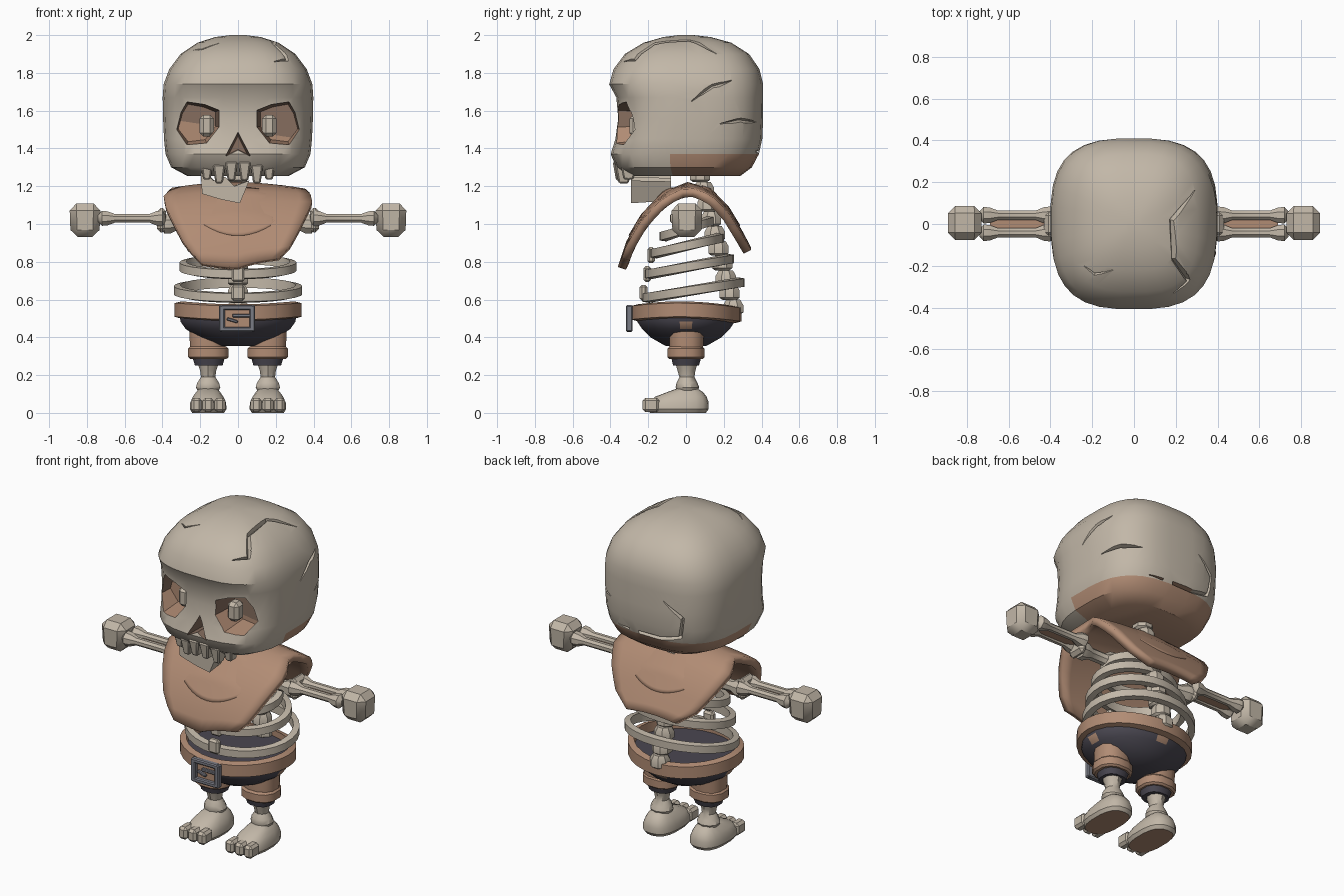
import bpy, bmesh, math
from mathutils import Vector, Matrix
from mathutils.bvhtree import BVHTree

if "Cube" in bpy.data.objects:
    bpy.data.objects.remove(bpy.data.objects["Cube"])


def material(name, rgb):
    m = bpy.data.materials.new(name)
    m.diffuse_color = (*rgb, 1)
    m.use_nodes = True
    m.node_tree.nodes["Principled BSDF"].inputs["Base Color"].default_value = m.diffuse_color
    return m


BONE = material("bone", (.54, .475, .39))
TAN = material("tan_cloth", (.44, .262, .175))
SHADE = material("socket_brown", (.24, .155, .112))
DARK = material("dark_cloth", (.068, .063, .082))
METAL = material("metal", (.195, .2, .235))


def make(name, bm, mats, mirror=False, angle=35):
    """Turn a bmesh into a shaded object, optionally mirrored in x."""
    bmesh.ops.recalc_face_normals(bm, faces=bm.faces[:])
    me = bpy.data.meshes.new(name)
    bm.to_mesh(me)
    bm.free()
    ob = bpy.data.objects.new(name, me)
    bpy.context.collection.objects.link(ob)
    for m in (mats if isinstance(mats, list) else [mats]):
        me.materials.append(m)
    if mirror:
        ob.modifiers.new("mirror", 'MIRROR')
    smooth(ob, angle)
    return ob


def smooth(ob, angle=35):
    bpy.ops.object.select_all(action='DESELECT')
    ob.select_set(True)
    bpy.context.view_layer.objects.active = ob
    bpy.ops.object.shade_smooth_by_angle(angle=math.radians(angle))


def skin(bm, rings, caps=True):
    for r0, r1 in zip(rings, rings[1:]):
        for i in range(len(r0)):
            j = (i + 1) % len(r0)
            bm.faces.new((r0[i], r0[j], r1[j], r1[i]))
    if caps:
        bm.faces.new(rings[0][::-1])
        bm.faces.new(rings[-1])


def loft(name, levels, mats, n=12, p=2, cx=0, mat=Matrix(), mirror=False, angle=35):
    """Stack of superellipses: (z, half width, y front, y back)."""
    bm, rings = bmesh.new(), []
    for z, a, yf, yb in levels:
        ring = []
        for i in range(n):
            t = 2 * math.pi * (i + .5) / n
            c, s = math.cos(t), math.sin(t)
            x = cx + a * math.copysign(abs(c) ** (2 / p), c)
            y = (yf + yb) / 2 + (yb - yf) / 2 * math.copysign(abs(s) ** (2 / p), s)
            ring.append(bm.verts.new(mat @ Vector((x, y, z))))
        rings.append(ring)
    skin(bm, rings)
    return make(name, bm, mats, mirror, angle)


def box(name, loc, size, mat, bevel=0, taper=1, mirror=False, rot=0):
    bm = bmesh.new()
    bmesh.ops.create_cube(bm, size=1)
    for v in bm.verts:
        k = taper if v.co.z < 0 else 1
        v.co = Vector((v.co.x * size[0] * k, v.co.y * size[1] * k, v.co.z * size[2]))
    if bevel:
        bmesh.ops.bevel(bm, geom=bm.edges[:], offset=bevel, segments=1, affect='EDGES')
    bm.transform(Matrix.Translation(loc) @ Matrix.Rotation(rot, 4, 'Y'))
    return make(name, bm, mat, mirror)


def prism(name, outline, y0, y1, scale, mats, split=None):
    """Outline in x, z pushed along y and scaled at the far end."""
    bm = bmesh.new()
    c = sum((Vector(p) for p in outline), Vector((0, 0))) / len(outline)
    rings = []
    for y, k in ((y0, 1), (y1, scale)):
        pts = [c + (Vector(p) - c) * k for p in outline]
        rings.append([bm.verts.new((p.x, y, p.y)) for p in pts])
    skin(bm, rings)
    if split:
        bmesh.ops.bisect_plane(bm, geom=bm.verts[:] + bm.edges[:] + bm.faces[:],
                               plane_co=(0, 0, split), plane_no=(.15, 0, 1))
        for f in bm.faces:
            f.material_index = 1 if f.calc_center_median().z < split else 2
    return make(name, bm, mats)


def band(name, z0, a, yf, yb, h, t, mat, tilt=0, sag=0):
    """Flat hoop around the body, for ribs and belt."""
    bm, n, rings = bmesh.new(), 28, []
    for i in range(n):
        c, s = math.cos(2 * math.pi * i / n), math.sin(2 * math.pi * i / n)
        ring = []
        for dr, dz in ((0, -h * .4), (0, h * .4), (-t, h / 2), (-t, -h / 2)):
            ring.append(bm.verts.new(((a + dr) * c, (yf + yb) / 2 + ((yb - yf) / 2 + dr) * s,
                                      z0 + tilt * s - sag * s * s + dz)))
        rings.append(ring)
    skin(bm, rings + [rings[0]], caps=False)
    return make(name, bm, mat)


# Skull
SK = [BONE, TAN, SHADE]
skull = loft("skull", [
    (1.255, .27, -.31, .29), (1.30, .355, -.37, .35), (1.37, .385, -.40, .387),
    (1.45, .393, -.375, .405), (1.56, .398, -.36, .41), (1.67, .40, -.37, .41),
    (1.74, .395, -.408, .41), (1.82, .365, -.385, .39), (1.90, .305, -.325, .335),
    (1.96, .215, -.225, .24), (1.99, .12, -.12, .13), (2.0, .04, -.04, .04)], SK, 32, 2.9)

bm = bmesh.new()
bm.from_mesh(skull.data)
tree = BVHTree.FromBMesh(bm)
bm.free()


def groove(name, points, ray, w=.016, depth=.022):
    """V-shaped crack cutter following the skull surface."""
    ray = Vector(ray)
    hits = [tree.ray_cast(Vector(p) - ray * 2, ray)[:2] for p in points]
    bm, rings = bmesh.new(), []
    for i, (co, no) in enumerate(hits):
        along = hits[min(i + 1, len(hits) - 1)][0] - hits[max(i - 1, 0)][0]
        side = no.cross(along).normalized() * (w if 0 < i < len(hits) - 1 else w * .2)
        rings.append([bm.verts.new(q) for q in
                      (co + side + no * .012, co - side + no * .012, co - no * depth)])
    skin(bm, rings)
    return make(name, bm, SK)


eye = [(.085, 1.61), (.17, 1.645), (.28, 1.665), (.32, 1.60), (.35, 1.49),
       (.28, 1.40), (.16, 1.415), (.085, 1.51)]
cutters = [prism("socket_cutter", [(s * x, z) for x, z in eye], -.5, -.2, .75, SK, 1.5)
           for s in (1, -1)]
nose = prism("nose_cutter", [(0, 1.51), (-.08, 1.35), (0, 1.39), (.08, 1.35)], -.5, -.26, .6, SK)
for f in nose.data.polygons:
    f.material_index = 2
cutters += [
    nose,
    groove("top_crack", [(.29, .16, 0), (.18, .02, 0), (.19, -.17, 0), (.26, -.27, 0), (.19, -.33, 0)], (0, 0, -1)),
    groove("back_crack", [(-.13, 0, 1.62), (-.24, 0, 1.53), (-.22, 0, 1.41), (-.1, 0, 1.38), (.2, 0, 1.385)], (0, -1, 0)),
    groove("side_chip", [(0, .18, 1.53), (0, .29, 1.55), (0, .37, 1.54)], (-1, 0, 0)),
    groove("temple_chip", [(0, .03, 1.65), (0, .14, 1.73), (0, .24, 1.76)], (-1, 0, 0), .02, .012),
    groove("left_chip", [(-.24, -.2, 0), (-.19, -.24, 0), (-.1, -.22, 0)], (0, 0, -1), .012, .012)]
for c in cutters:
    bpy.context.view_layer.objects.active = skull
    m = skull.modifiers.new("cut", 'BOOLEAN')
    m.operation, m.solver, m.object = 'DIFFERENCE', 'EXACT', c
    bpy.ops.object.modifier_apply(modifier="cut")
    bpy.data.objects.remove(c)
for f in skull.data.polygons:  # tan underside
    if f.material_index == 0 and f.normal.z < -.38 and f.center.z < 1.4 and f.center.y > -.1:
        f.material_index = 1
smooth(skull)

# Eyes, upper teeth and crooked lower jaw
box("eye", (.165, -.26, 1.52), (.075, .08, .115), BONE, .02, mirror=True)
for i, (x, drop) in enumerate([(.035, .015), (.1, 0), (.165, .02)]):
    box("upper_tooth_%d" % i, (x, -.345 + 1.5 * x * x, 1.265 + drop), (.066, .09, .1), BONE, .008, .6, True)
prism("lower_jaw", [(-.2, 1.30), (-.19, 1.16), (-.09, 1.13), (.01, 1.11), (.06, 1.23),
                    (-.02, 1.20), (-.07, 1.25), (-.13, 1.23)], -.29, -.08, .85, BONE)

# Spine and ribs
for i in range(10):
    z = .52 + i * .078
    y, r = .25 - .25 * (z - .52), .058
    loft("vertebra_%d" % i, [(z, .045, y - .04, y + .04), (z + .012, r, y - r, y + r),
                             (z + .05, r, y - r, y + r), (z + .079, .04, y - .04, y + .04)], BONE, 8)
for i, (z, a, yf, yb) in enumerate([(.65, .34, -.23, .31), (.775, .31, -.22, .255),
                                    (.885, .27, -.19, .2), (.975, .22, -.14, .15)]):
    band("rib_%d" % i, z, a, yf, yb, .055, .035, BONE, .04)
for i in range(3):
    z = .635 + i * .1
    box("sternum_%d" % i, (0, -.225 + .02 * i, z), (.07, .04, .085), BONE, .012)

# Arms and hands
OUT = Matrix.Translation((0, 0, 1.03)) @ Matrix.Rotation(math.pi / 2, 4, 'Y')


def bone(name, stations, y, dz=0):
    loft(name, [(x, r, y - r, y + r) for x, r in stations], BONE, 8, cx=-dz, mat=OUT, mirror=True)


bone("upper_arm", [(.12, .03), (.15, .06), (.19, .055), (.22, .035), (.32, .035),
                   (.36, .055), (.39, .055), (.405, .03)], 0, -.03)
for nm, y in (("front_forearm", -.042), ("rear_forearm", .042)):
    bone(nm, [(.385, .02), (.40, .045), (.43, .042), (.47, .024), (.65, .024),
              (.69, .04), (.72, .043), (.74, .02)], y)
box("elbow", (.405, 0, 1.02), (.05, .12, .13), BONE, .02, mirror=True)
box("forearm_strip", (.56, 0, 1.02), (.26, .05, .009), TAN, mirror=True)
box("hand", (.81, .005, 1.02), (.165, .165, .175), BONE, .036, .92, True)

# Scarf draped over the shoulders
ARCH = [(-.34, .765, .16), (-.295, .9, .28), (-.22, 1.03, .345), (-.11, 1.15, .40), (.01, 1.20, .34),
        (.12, 1.165, .39), (.21, 1.07, .345), (.28, .95, .27), (.325, .865, .16)]


def drape(name, span, width, lift, thick):
    bm, grid = bmesh.new(), []
    rows, cols = 16, 12
    for r in range(rows + 1):
        row = []
        for c in range(cols + 1):
            u = 2 * c / cols - 1
            lo, hi = span(u)
            s = (lo + (hi - lo) * r / rows) * 8
            i = min(int(s), 7)
            y, z, w = Vector(ARCH[i]).lerp(Vector(ARCH[i + 1]), s - i)
            d = Vector((y, z - .75)).normalized() * lift
            row.append(bm.verts.new((u * min(w, width), y + d.x, z + d.y - .03 * u * u * w / .4)))
        grid.append(row)
    for a, b in zip(grid, grid[1:]):
        for c in range(cols):
            bm.faces.new((a[c], a[c + 1], b[c + 1], b[c]))
    ob = make(name, bm, TAN, angle=40)
    m = ob.modifiers.new("cloth", 'SOLIDIFY')
    m.thickness, m.offset = thick, 0


drape("scarf", lambda u: (.03 * u * u if u < 0 else .06 * u, 1), 1, 0, .045)
drape("scarf_front_fold", lambda u: (.15 + .09 * u * u, .42), .21, .022, .012)
drape("scarf_back_fold", lambda u: (.85 - .09 * u * u, .58), .21, .022, .012)

# Shorts, belt and buckle
shorts = loft("shorts", [(.53, .31, -.265, .265), (.485, .308, -.262, .262), (.445, .28, -.235, .235),
                         (.40, .215, -.19, .19), (.355, .11, -.11, .11)], [DARK, TAN], 24)
for i, f in enumerate(shorts.data.polygons):  # worn cloth under the belt
    if .44 < f.center.z < .49 and i % 6 == 5:
        f.material_index = 1
band("belt", .545, .337, -.29, .293, .09, .035, TAN, -.005, .02)
for s in (-1, 1):
    box("buckle_side", (-.005 + s * .08, -.3, .5), (.03, .035, .14), METAL, .006)
    box("buckle_bar", (-.005, -.3, .5 + s * .058), (.17, .035, .026), METAL, .006)
box("buckle_tongue", (.02, -.305, .515), (.1, .02, .018), METAL, .004)
box("buckle_hook", (-.03, -.305, .49), (.06, .02, .016), METAL, .004, rot=.3)
box("buckle_backing", (-.005, -.288, .5), (.14, .009, .1), TAN)

# Legs
loft("trouser_leg", [(.30, .095, -.085, .09), (.37, .098, -.09, .095), (.46, .10, -.09, .10)],
     TAN, 12, 2.4, .16, mirror=True)
loft("cuff", [(.285, .098, -.09, .09), (.295, .11, -.1, .1), (.34, .11, -.1, .1),
              (.352, .098, -.09, .09)], TAN, 12, 2.4, .157, mirror=True)
loft("trouser_lining", [(.25, .075, -.07, .07), (.30, .09, -.082, .085)], DARK, 12, 2.4, .155, mirror=True)
loft("shin", [(.11, .055, -.045, .06), (.135, .068, -.055, .07), (.16, .06, -.05, .06), (.19, .04, -.035, .045),
              (.225, .045, -.045, .05), (.26, .058, -.055, .06)], BONE, 10, 2, .158, mirror=True)

# Feet and toes
foot = loft("foot", [(0, .085, -.19, .105), (.02, .098, -.205, .12), (.055, .096, -.2, .12),
                     (.085, .082, -.165, .11), (.11, .065, -.1, .09), (.13, .045, -.045, .06)],
            [BONE, TAN], 18, 2.6, .158, mirror=True)
for f in foot.data.polygons:
    if f.normal.z < -.9:
        f.material_index = 1
for i, x in enumerate((.096, .158, .22)):
    box("toe_%d" % i, (x, -.185, .042), (.058, .09, .076), BONE, .015, mirror=True)
